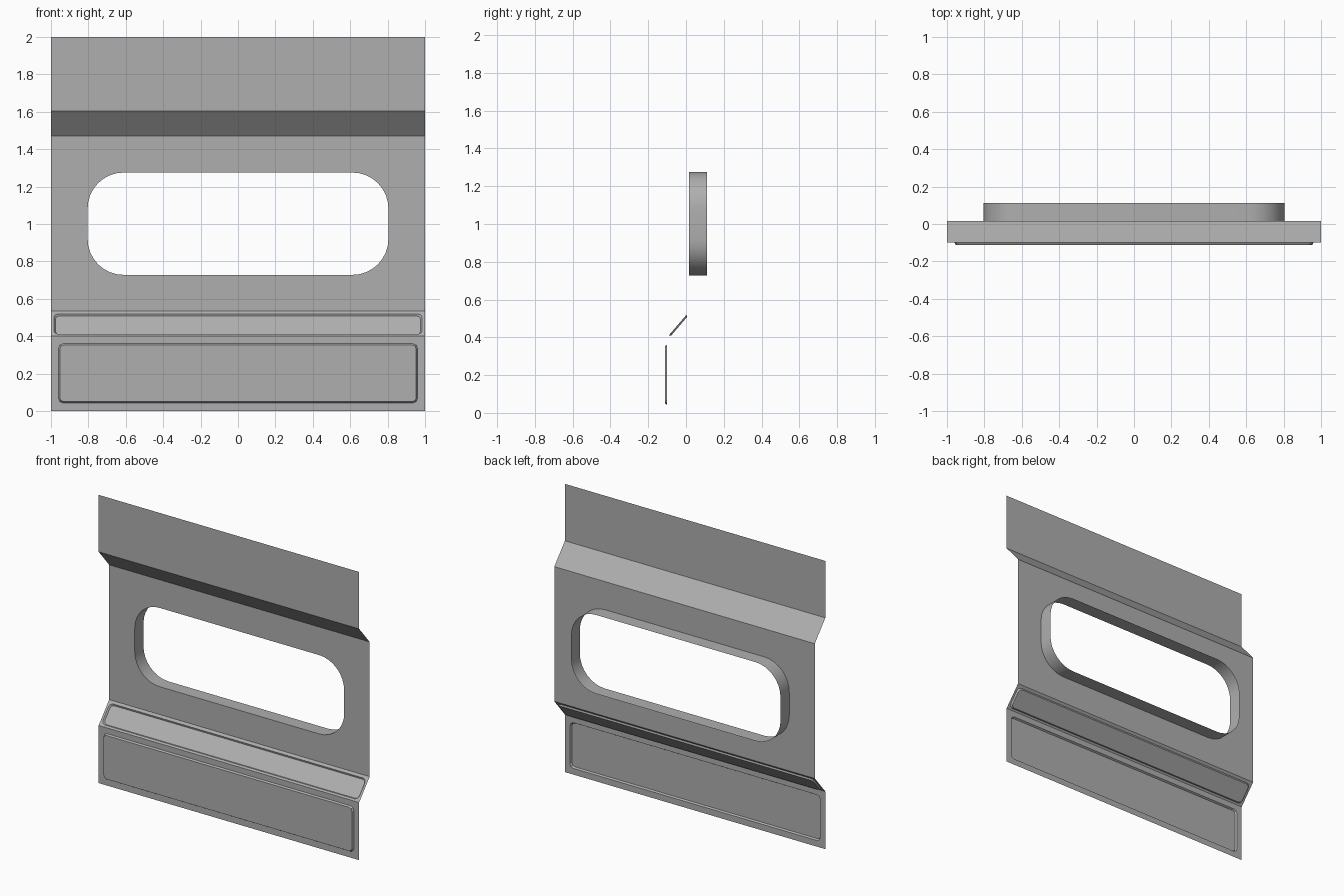
import bpy, bmesh
from math import cos, sin, pi
from mathutils import Vector

if "Cube" in bpy.data.objects:
    bpy.data.objects.remove(bpy.data.objects["Cube"])

grey = bpy.data.materials.new("dark_grey")
grey.diffuse_color = (0.43, 0.43, 0.43, 1)
grey.use_nodes = True
grey.node_tree.nodes["Principled BSDF"].inputs["Base Color"].default_value = grey.diffuse_color


def rounded_rect(hw, v0, v1, r, seg):
    """Counter-clockwise (u, v) outline with rounded corners."""
    pts = []
    corners = [(hw - r, v1 - r), (-hw + r, v1 - r), (-hw + r, v0 + r), (hw - r, v0 + r)]
    for q, (cu, cv) in enumerate(corners):
        for i in range(seg + 1):
            a = (q + i / seg) * pi / 2
            pts.append((cu + r * cos(a), cv + r * sin(a)))
    return pts


def sheet(name, p0, p1, rings=(), cap=False):
    """Flat strip between two (y, z) profile points.
    rings: (half width, v0, v1, radius, segments, depth toward the front)"""
    o = Vector((0, p0[0], p0[1]))
    d = Vector((0, p1[0], p1[1])) - o
    length = d.length
    d.normalize()
    n = Vector((1, 0, 0)).cross(d)
    bm = bmesh.new()

    def loop(pts, depth=0):
        return [bm.verts.new(o + Vector((u, 0, 0)) + d * v + n * depth) for u, v in pts]

    outer = loop([(-1, 0), (1, 0), (1, length), (-1, length)])
    if not rings:
        bm.faces.new(outer)
    else:
        loops = [loop(rounded_rect(*r[:5]), r[5]) for r in rings]
        edges = []
        for lp in (outer, loops[0]):
            edges += [bm.edges.new((lp[i - 1], lp[i])) for i in range(len(lp))]
        bmesh.ops.triangle_fill(bm, edges=edges, use_beauty=True, normal=n)
        bm.normal_update()
        for f in bm.faces:
            if f.normal.dot(n) < 0:
                f.normal_flip()
        for a, b in zip(loops, loops[1:]):
            for i in range(len(a)):
                bm.faces.new((a[i - 1], a[i], b[i], b[i - 1]))
        if cap:
            bm.faces.new(loops[-1])
    bm.normal_update()
    me = bpy.data.meshes.new(name)
    bm.to_mesh(me)
    bm.free()
    me.materials.append(grey)
    ob = bpy.data.objects.new(name, me)
    bpy.context.collection.objects.link(ob)
    return ob


F, B = -0.10, 0.016  # front and back planes of the folded wall

# lower wall with raised panel
sheet("lower_wall", (F, 0), (F, 0.4),
      [(0.96, 0.043, 0.36, 0.025, 2, 0), (0.953, 0.05, 0.353, 0.022, 2, 0.012)], True)

# lower sloped ledge with recessed panel
sheet("lower_ledge", (F, 0.4), (B, 0.535),
      [(0.985, 0.014, 0.158, 0.025, 2, 0), (0.977, 0.021, 0.151, 0.022, 2, -0.01)], True)

# middle wall with window opening and its deep rim
z0 = 0.535
opening = (0.804, 0.728 - z0, 1.275 - z0, 0.192, 8)
window = sheet("window_wall", (B, z0), (B, 1.47),
               [opening + (0,), opening + (B - 0.112,)])
bpy.context.view_layer.objects.active = window
window.select_set(True)
bpy.ops.object.shade_smooth_by_angle(angle=pi / 6)

# upper slope and top wall
sheet("upper_slope", (B, 1.47), (F, 1.605))
sheet("top_wall", (F, 1.605), (F, 2.0))
